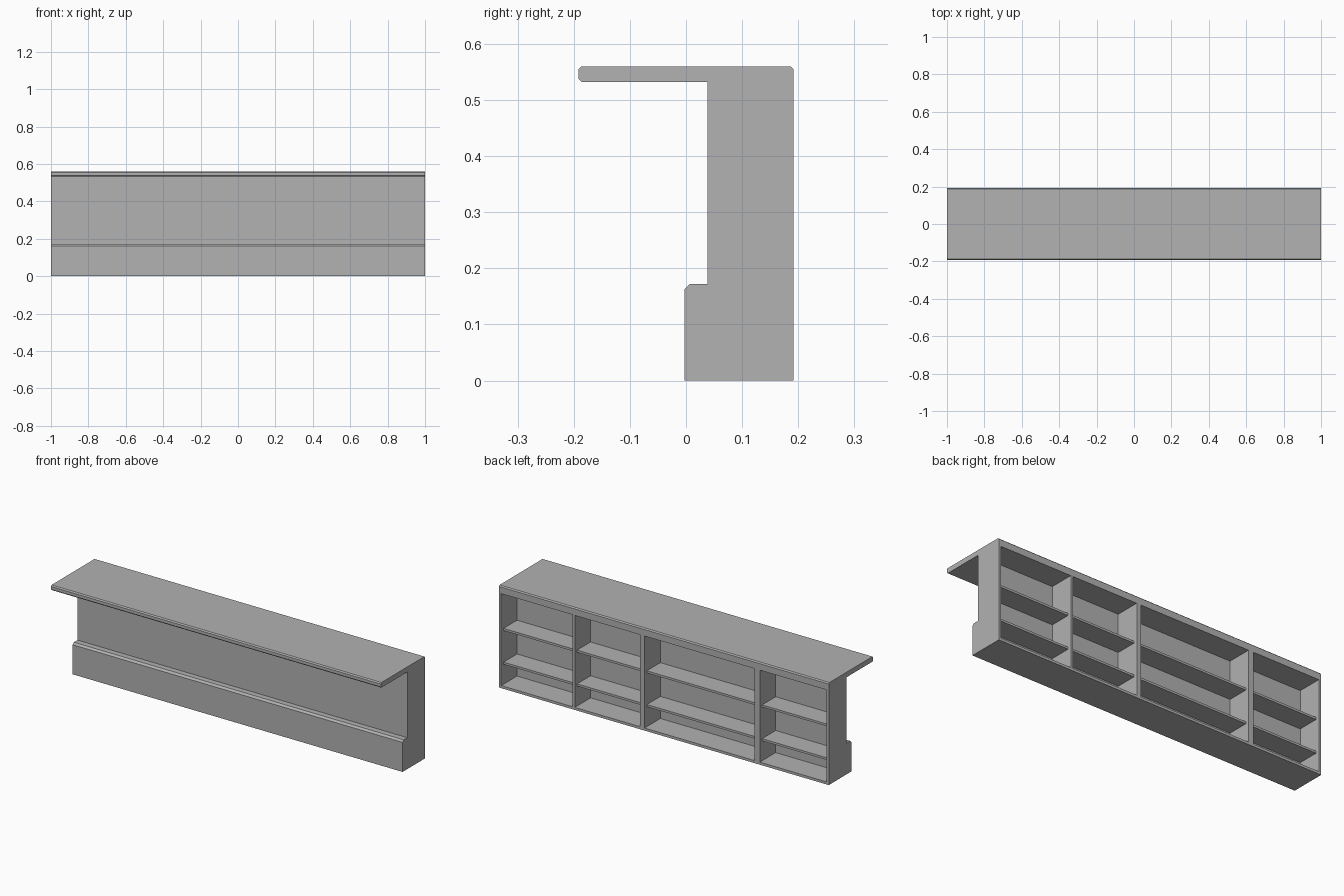
import bpy
import bmesh

cube = bpy.data.objects.get("Cube")
if cube:
    bpy.data.objects.remove(cube, do_unlink=True)

grey = bpy.data.materials.new("plain_grey")
grey.use_nodes = True
GREY = (0.445, 0.445, 0.445, 1)
grey.diffuse_color = GREY
grey.node_tree.nodes["Principled BSDF"].inputs["Base Color"].default_value = GREY


def extrude_profile(name, points, x0, x1):
    """Extrude a closed (y, z) outline along x."""
    bm = bmesh.new()
    face = bm.faces.new([bm.verts.new((x0, y, z)) for y, z in points])
    ext = bmesh.ops.extrude_face_region(bm, geom=[face])
    moved = [v for v in ext["geom"] if isinstance(v, bmesh.types.BMVert)]
    bmesh.ops.translate(bm, verts=moved, vec=(x1 - x0, 0, 0))
    bmesh.ops.recalc_face_normals(bm, faces=bm.faces)
    mesh = bpy.data.meshes.new(name)
    bm.to_mesh(mesh)
    bm.free()
    mesh.materials.append(grey)
    obj = bpy.data.objects.new(name, mesh)
    bpy.context.collection.objects.link(obj)
    return obj


def box(name, x0, x1, y0, y1, z0, z1):
    return extrude_profile(name, [(y0, z0), (y1, z0), (y1, z1), (y0, z1)], x0, x1)


BACK = 0.192        # open shelf side
FRONT = 0.038       # upper front face
PANEL = 0.055       # inner face of the front panel
COUNTER = 0.532     # underside of the countertop
TOP = 0.56
BOARD = 0.014

# Countertop overhanging the front, with eased edges
c = 0.006
extrude_profile("countertop", [
    (-BACK, COUNTER + c), (-BACK + c, COUNTER), (BACK, COUNTER),
    (BACK, TOP - c), (BACK - c, TOP), (-BACK + c, TOP), (-BACK, TOP - c)], -1, 1)

# Front panel with a thicker chamfered base
extrude_profile("front_panel", [
    (-0.003, 0), (PANEL, 0), (PANEL, COUNTER), (FRONT, COUNTER),
    (FRONT, 0.172), (0.007, 0.172), (-0.003, 0.162)], -1, 1)

# Upright boards from the left end to the right end
uprights = [("left_side", 0.986, 1), ("left_divider", 0.54, 0.553),
            ("middle_divider", 0.117, 0.144), ("right_divider", -0.582, -0.55),
            ("right_side", -1, -0.986)]
for name, x0, x1 in uprights:
    box(name, x0, x1, PANEL, BACK, 0, COUNTER)

# Floor, ceiling and two recessed shelves in each bay
bays = ["left", "inner_left", "centre", "right"]
for bay, a, b in zip(bays, uprights, uprights[1:]):
    x0, x1 = b[2], a[1]
    box(bay + "_bay_floor", x0, x1, PANEL, BACK, 0, BOARD)
    box(bay + "_bay_ceiling", x0, x1, PANEL, BACK, COUNTER - BOARD, COUNTER)
    for level, z in (("lower", 0.135), ("upper", 0.32)):
        box(f"{bay}_bay_{level}_shelf", x0, x1, PANEL, BACK - 0.02, z - 0.012, z)
